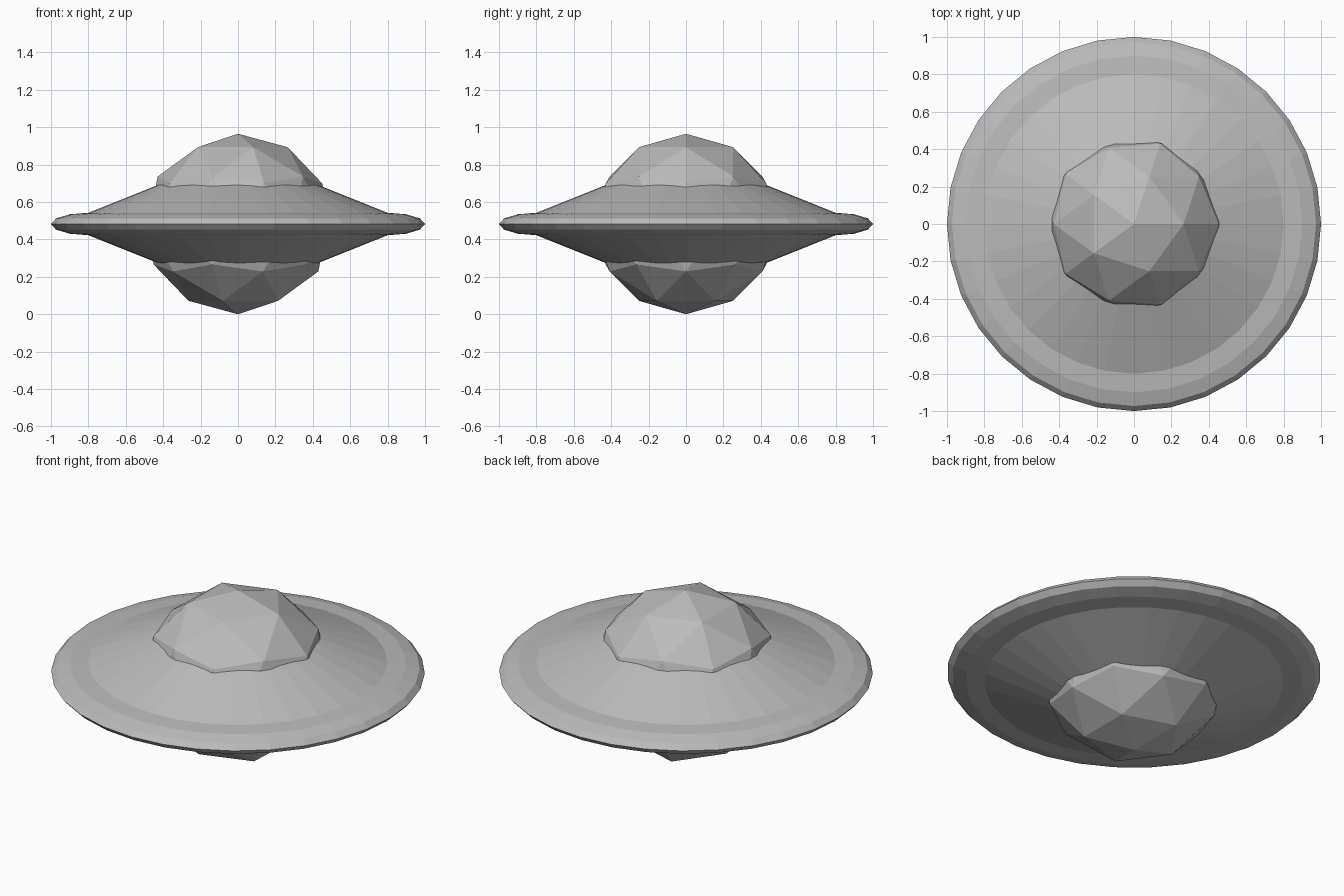
import bpy
import math

cube = bpy.data.objects.get("Cube")
if cube:
    bpy.data.objects.remove(cube, do_unlink=True)

MID = 0.4825      # height of the rim
SIDES = 32

grey = bpy.data.materials.new("light_grey")
grey.use_nodes = True
colour = (0.5, 0.5, 0.5, 1)
grey.diffuse_color = colour
grey.node_tree.nodes["Principled BSDF"].inputs["Base Color"].default_value = colour


def finish(name, scale=(1, 1, 1)):
    """Name, scale and colour the part just added."""
    part = bpy.context.object
    part.name = name
    part.scale = scale
    part.data.materials.append(grey)
    bpy.ops.object.transform_apply(location=False, rotation=False, scale=True)
    return part


# Flattened ring around the edge
bpy.ops.mesh.primitive_torus_add(location=(0, 0, MID), major_segments=SIDES,
                                 minor_segments=12, major_radius=0.8,
                                 minor_radius=0.2)
finish("rim", (1, 1, 0.3))

# Shallow hull cones above and below the rim
for name, side in (("upper_hull", 1), ("lower_hull", -1)):
    bpy.ops.mesh.primitive_cone_add(vertices=SIDES, radius1=0.8, radius2=0.3,
                                    depth=0.2,
                                    location=(0, 0, MID + side * 0.16),
                                    rotation=(0 if side > 0 else math.pi, 0, 0))
    finish(name)

# Faceted cabin ball showing as a dome on both sides
bpy.ops.mesh.primitive_ico_sphere_add(subdivisions=2, radius=1,
                                      location=(0, 0, MID))
finish("cabin_dome", (0.505, 0.505, MID))
